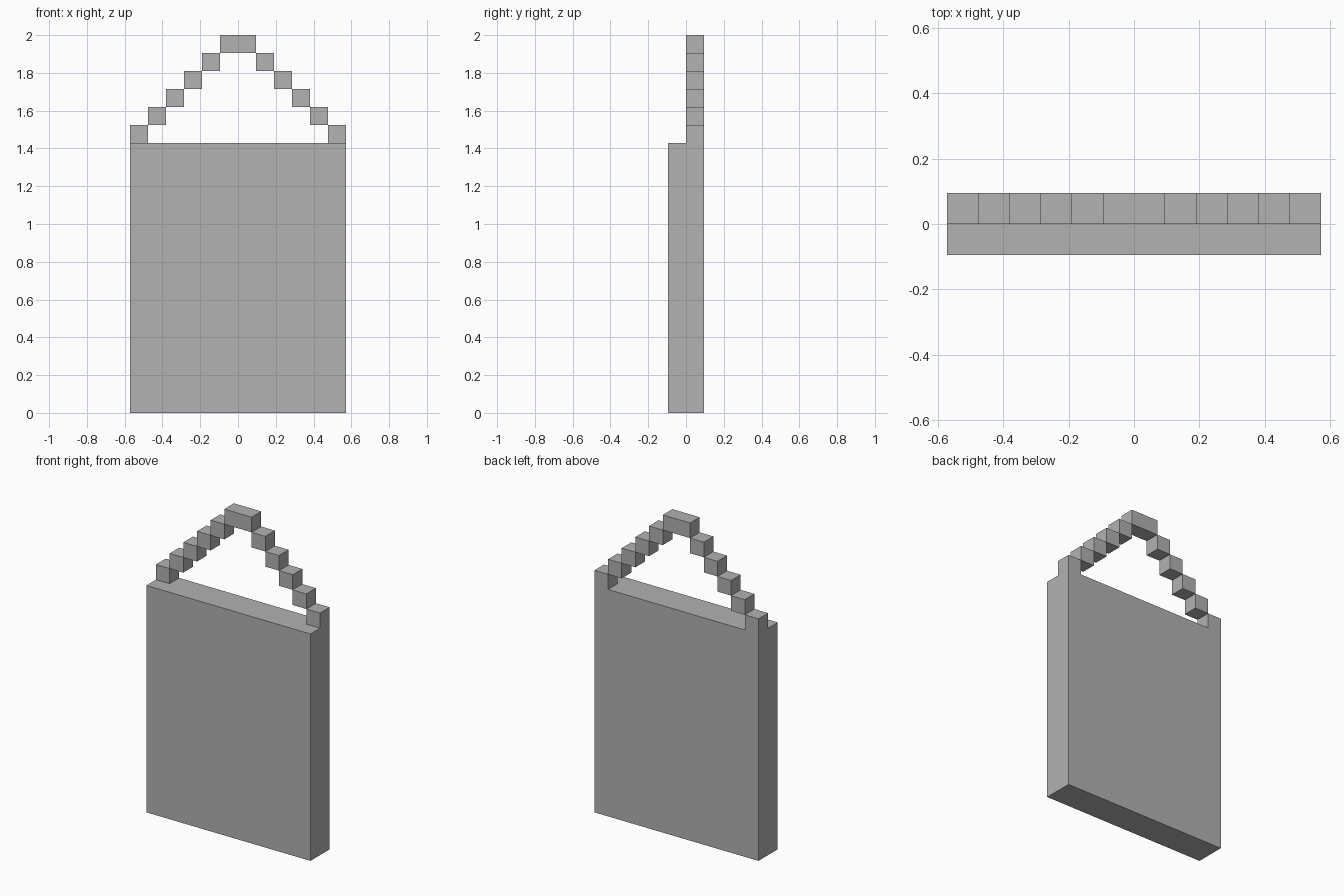
import bpy
import bmesh
from mathutils import Matrix, Vector

cube = bpy.data.objects.get("Cube")
if cube:
    bpy.data.objects.remove(cube, do_unlink=True)

U = 2 / 21  # one block: the whole model is 21 blocks high

# Single grey material
grey = bpy.data.materials.new("plain grey")
grey.use_nodes = True
colour = (0.445, 0.445, 0.445, 1)
grey.diffuse_color = colour
grey.node_tree.nodes["Principled BSDF"].inputs["Base Color"].default_value = colour


def box(name, low, high):
    """Flat-shaded box between two corners given in blocks."""
    low, high = Vector(low) * U, Vector(high) * U
    bm = bmesh.new()
    bmesh.ops.create_cube(bm, size=1, matrix=Matrix.Diagonal((*(high - low), 1)))
    mesh = bpy.data.meshes.new(name)
    bm.to_mesh(mesh)
    bm.free()
    mesh.materials.append(grey)
    obj = bpy.data.objects.new(name, mesh)
    obj.location = (low + high) / 2
    bpy.context.collection.objects.link(obj)
    return obj


# Flat board
box("board", (-6, -1, 0), (6, 1, 15))

# Hanging cord: blocks stepping up from both corners along the back half
for step in range(5):
    for side, x in (("right", step - 6), ("left", 5 - step)):
        box(f"cord_block_{side}_{step + 1}", (x, 0, 15 + step), (x + 1, 1, 16 + step))

# Double-width block at the peak
box("cord_peak", (-1, 0, 20), (1, 1, 21))
